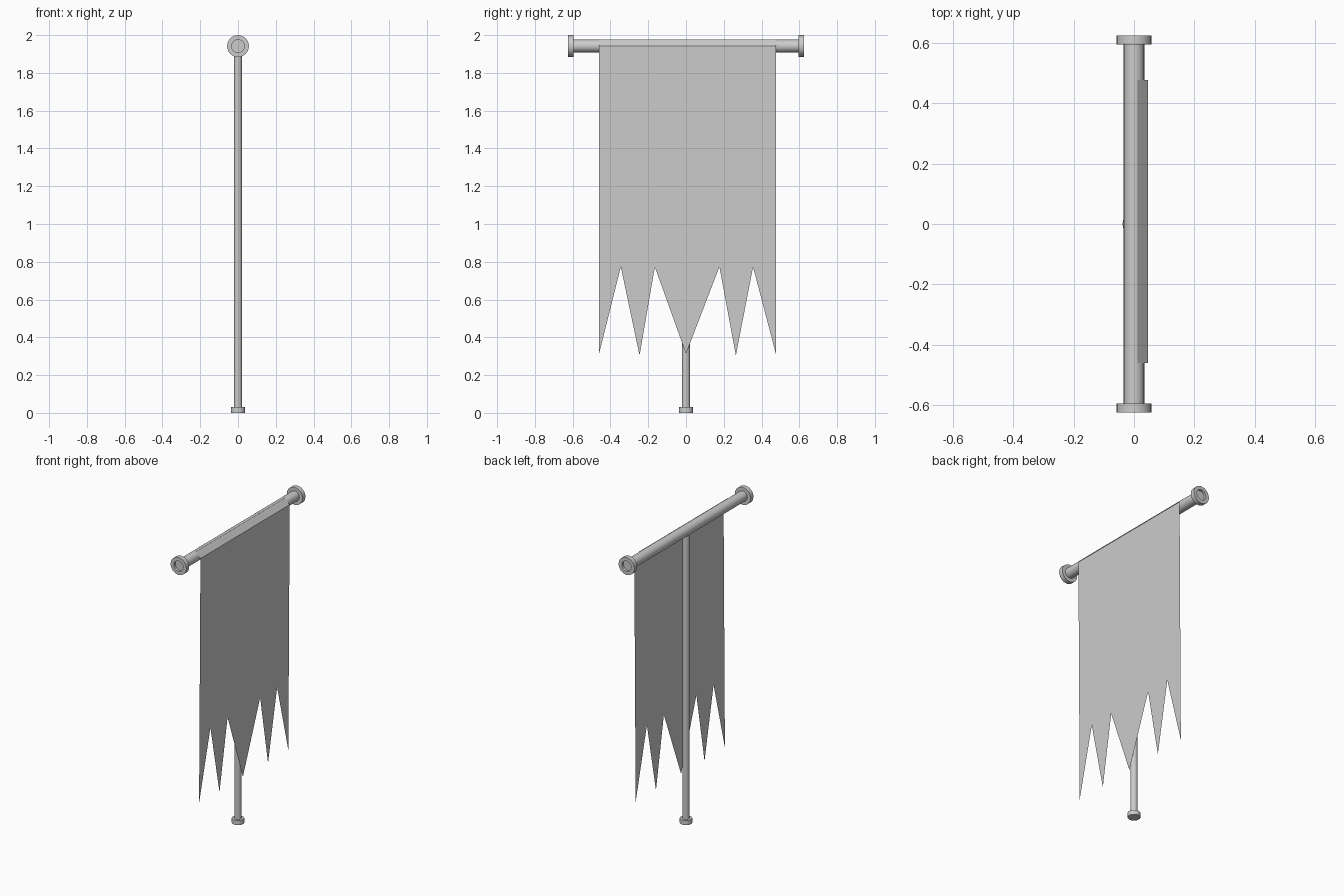
import bpy, bmesh, math
from mathutils import Matrix

if "Cube" in bpy.data.objects:
    bpy.data.objects.remove(bpy.data.objects["Cube"])

BAR_Z = 1.942


def make_object(name, bm, smooth=True):
    bmesh.ops.recalc_face_normals(bm, faces=bm.faces[:])
    mesh = bpy.data.meshes.new(name)
    bm.to_mesh(mesh)
    bm.free()
    ob = bpy.data.objects.new(name, mesh)
    bpy.context.collection.objects.link(ob)
    if smooth:
        bpy.ops.object.select_all(action='DESELECT')
        ob.select_set(True)
        bpy.context.view_layer.objects.active = ob
        bpy.ops.object.shade_smooth_by_angle(angle=math.radians(40))
    return ob


def lathe(name, profile, sides, matrix=Matrix()):
    """Spin an (r, z) profile round z; both ends are closed with flat discs."""
    bm = bmesh.new()
    rings = [[bm.verts.new((r * math.cos(2 * math.pi * i / sides),
                            r * math.sin(2 * math.pi * i / sides), z))
              for i in range(sides)] for r, z in profile]
    for a, b in zip(rings, rings[1:]):
        for i in range(sides):
            j = (i + 1) % sides
            bm.faces.new((a[i], a[j], b[j], b[i]))
    bm.faces.new(rings[0])
    bm.faces.new(rings[-1])
    bm.transform(matrix)
    return make_object(name, bm)


# Upright pole with a small foot collar
lathe("pole", [(0.038, 0), (0.038, 0.03), (0.021, 0.03), (0.021, BAR_Z - 0.02)], 20)

# Crossbar with flared end collars, recessed at both ends
half = [(0.034, 0.61), (0.034, 0.625), (0.058, 0.625), (0.058, 0.595), (0.034, 0.595)]
bar = [(r, -z) for r, z in half] + half[::-1]
lathe("crossbar", bar, 24,
      Matrix.Translation((0, 0, BAR_Z)) @ Matrix.Rotation(math.pi / 2, 4, 'X'))

# Banner: thin sheet folded onto the bar, hanging with a jagged lower edge
TOP_X, LOW_X, LEFT, RIGHT = 0.046, 0.036, -0.46, 0.477
teeth = [(LEFT, 0.313), (-0.345, 0.773), (-0.246, 0.304), (-0.165, 0.773), (0, 0.313),
         (0.177, 0.773), (0.264, 0.304), (0.355, 0.773), (RIGHT, 0.308)]


def cloth_x(z):
    return LOW_X + (TOP_X - LOW_X) * (z - 0.3) / (BAR_Z - 0.3)


bm = bmesh.new()
lower = [bm.verts.new((cloth_x(z), y, z)) for y, z in teeth]
fold = [bm.verts.new((TOP_X, y, BAR_Z)) for y in (RIGHT, LEFT)]
top = [bm.verts.new((0.012, y, 1.978)) for y in (LEFT, RIGHT)]
bm.faces.new(lower + fold)
bm.faces.new(fold[::-1] + top[::-1])
make_object("banner", bm, smooth=False)
